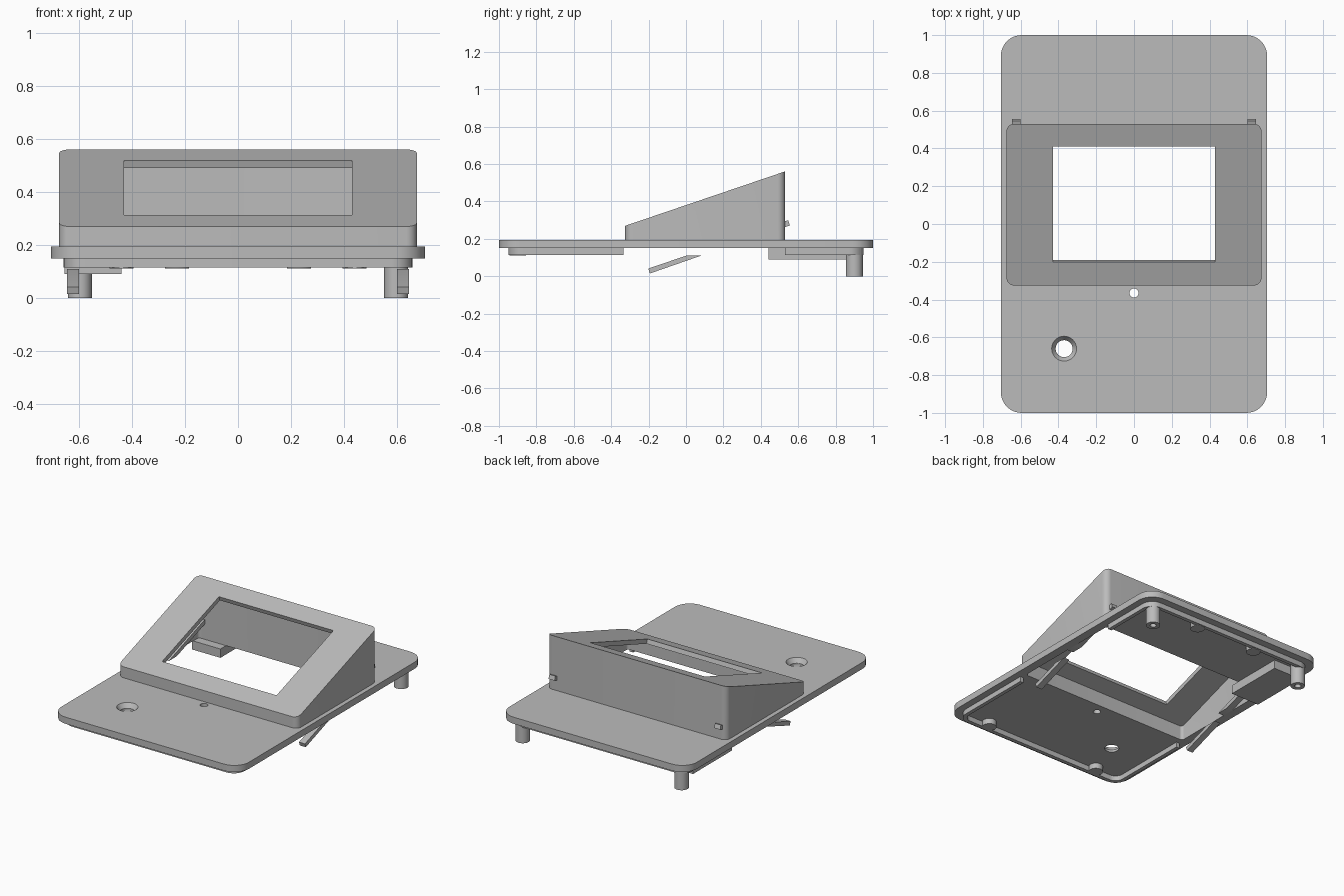
import bpy
import bmesh
from math import radians, sin, cos, atan, pi
from mathutils import Matrix

cube = bpy.data.objects.get("Cube")
if cube:
    bpy.data.objects.remove(cube, do_unlink=True)

grey = bpy.data.materials.new("plain grey plastic")
grey.use_nodes = True
COLOUR = (0.5, 0.5, 0.5, 1)
grey.diffuse_color = COLOUR
grey.node_tree.nodes["Principled BSDF"].inputs["Base Color"].default_value = COLOUR

TILT = 0.34      # rise of the sloped panel per unit of depth
WALL = 0.03


def slope(y):
    return 0.27 + TILT * (y + 0.325)


def finish(name, bm):
    bmesh.ops.recalc_face_normals(bm, faces=bm.faces)
    mesh = bpy.data.meshes.new(name)
    bm.to_mesh(mesh)
    bm.free()
    mesh.materials.append(grey)
    ob = bpy.data.objects.new(name, mesh)
    bpy.context.collection.objects.link(ob)
    return ob


def rounded_block(name, x0, x1, y0, y1, r, bottom, top):
    """Rounded rectangle raised from bottom to top; top may be a function of y."""
    steps = 8 if r else 0
    corners = [(x1 - r, y1 - r), (x0 + r, y1 - r), (x0 + r, y0 + r), (x1 - r, y0 + r)]
    outline = []
    for i, (cx, cy) in enumerate(corners):
        for k in range(steps + 1):
            a = (i + k / max(steps, 1)) * pi / 2
            outline.append((cx + r * cos(a), cy + r * sin(a)))
    bm = bmesh.new()
    low = [bm.verts.new((x, y, bottom)) for x, y in outline]
    high = [bm.verts.new((x, y, top(y) if callable(top) else top)) for x, y in outline]
    bm.faces.new(low)
    bm.faces.new(high)
    for i in range(len(low)):
        j = (i + 1) % len(low)
        bm.faces.new((low[i], low[j], high[j], high[i]))
    return finish(name, bm)


def post(name, x, y, z0, z1, r0, r1=None):
    bm = bmesh.new()
    bmesh.ops.create_cone(bm, cap_ends=True, segments=32, radius1=r0,
                          radius2=r0 if r1 is None else r1, depth=z1 - z0,
                          matrix=Matrix.Translation((x, y, (z0 + z1) / 2)))
    return finish(name, bm)


def side_strip(name, x0, x1, profile):
    """Profile in y and z, extruded across x."""
    bm = bmesh.new()
    a = [bm.verts.new((x0, y, z)) for y, z in profile]
    b = [bm.verts.new((x1, y, z)) for y, z in profile]
    bm.faces.new(a)
    bm.faces.new(b)
    for i in range(len(a)):
        j = (i + 1) % len(a)
        bm.faces.new((a[i], a[j], b[j], b[i]))
    return finish(name, bm)


def cut(ob, *cutters):
    bpy.context.view_layer.objects.active = ob
    for c in cutters:
        mod = ob.modifiers.new("cut", "BOOLEAN")
        mod.operation = "DIFFERENCE"
        mod.solver = "EXACT"
        mod.object = c
        bpy.ops.object.modifier_apply(modifier=mod.name)
    for c in cutters:
        bpy.data.objects.remove(c, do_unlink=True)


# Base plate with the housing opening, a small hole and a countersunk hole
plate = rounded_block("base_plate", -0.705, 0.705, -1, 1, 0.11, 0.15, 0.195)
cut(plate,
    rounded_block("opening", -0.645, 0.645, -0.295, 0.5, 0.02, 0.1, 0.3),
    post("pin_hole", 0, -0.365, 0.1, 0.3, 0.024),
    post("screw_hole", -0.37, -0.66, 0.1, 0.3, 0.045),
    post("countersink", -0.37, -0.66, 0.165, 0.1951, 0.045, 0.066))

# Hollow sloped housing with a window square to its panel
housing = rounded_block("sloped_housing", -0.675, 0.675, -0.325, 0.53, 0.04, 0.195, slope)
hollow = rounded_block("hollow", -0.645, 0.645, -0.295, 0.5, 0.02, 0.1,
                       lambda y: slope(y) - WALL * 1.06)
window = rounded_block("window", -0.43, 0.43, -0.322, 0.322, 0, -0.1, 0.1)
window.matrix_world = (Matrix.Translation((0, 0.105, slope(0.105)))
                       @ Matrix.Rotation(atan(TILT), 4, "X"))
bpy.context.view_layer.update()
cut(housing, hollow, window)

# Locating lip under the plate, interrupted beside the housing
lip = rounded_block("under_lip", -0.658, 0.658, -0.95, 0.95, 0.08, 0.115, 0.15)
cut(lip,
    rounded_block("lip_inside", -0.632, 0.632, -0.924, 0.924, 0.055, 0, 0.3),
    rounded_block("lip_gap", -1, 1, -0.335, 0.53, 0, 0, 0.3))

# Stop block under one rear corner
rounded_block("stop_block", -0.655, -0.44, 0.44, 0.86, 0, 0.09, 0.15)

for side, label in ((1, "left"), (-1, "right")):
    # Rear legs with screw bores
    leg = post(label + "_rear_leg", side * 0.597, 0.9, 0, 0.15, 0.045)
    cut(leg, post("bore", side * 0.597, 0.9, -0.1, 0.11, 0.02))
    # Round bosses along the lip
    post(label + "_front_boss", side * 0.44, -0.9, 0.112, 0.15, 0.045)
    post(label + "_rear_boss", side * 0.23, 0.9, 0.112, 0.15, 0.045)
    # Sloping guide rail, in a lower and an upper length
    x0, x1 = side * 0.6, side * 0.645
    side_strip(label + "_lower_rail", x0, x1,
               [(-0.193, 0.015), (0.08, 0.11), (0, 0.11), (-0.202, 0.041)])
    side_strip(label + "_upper_rail", x0, x1,
               [(0.2, 0.15), (0.555, 0.272), (0.546, 0.3), (0.115, 0.15)])

# Smooth the round parts, keeping sharp edges
for ob in bpy.context.collection.objects:
    if ob.type == "MESH":
        bpy.ops.object.select_all(action="DESELECT")
        ob.select_set(True)
        bpy.context.view_layer.objects.active = ob
        bpy.ops.object.shade_smooth_by_angle(angle=radians(30))
